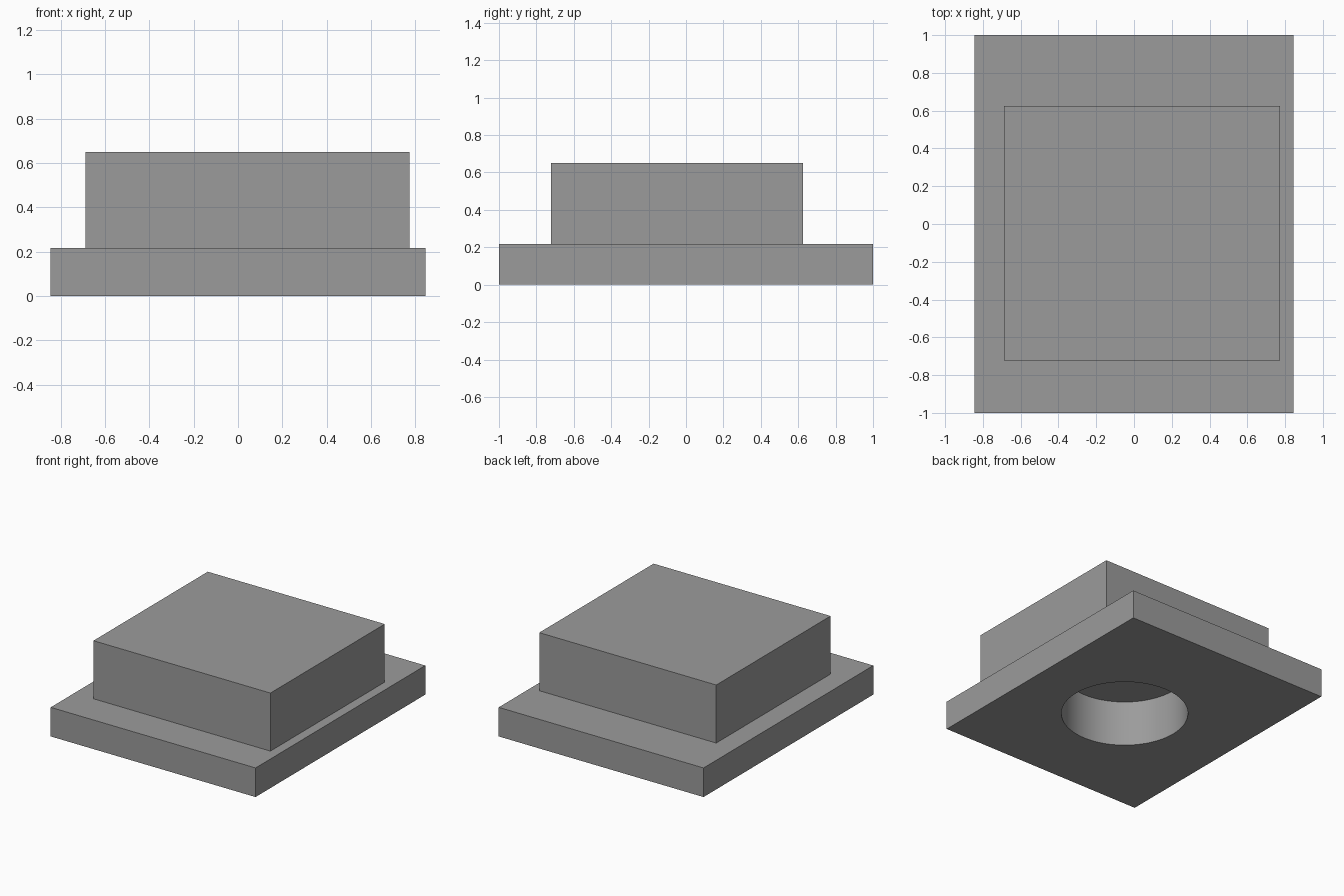
import bpy
from mathutils import Matrix

if "Cube" in bpy.data.objects:
    bpy.data.objects.remove(bpy.data.objects["Cube"])

grey = bpy.data.materials.new("plain_grey")
grey.diffuse_color = (0.33, 0.33, 0.33, 1)
grey.use_nodes = True
grey.node_tree.nodes["Principled BSDF"].inputs["Base Color"].default_value = grey.diffuse_color


def box(name, x0, x1, y0, y1, z0, z1):
    """Box between the given limits."""
    bpy.ops.mesh.primitive_cube_add(size=1)
    ob = bpy.context.object
    ob.name = name
    ob.data.transform(
        Matrix.Translation(((x0 + x1) / 2, (y0 + y1) / 2, (z0 + z1) / 2))
        @ Matrix.Diagonal((x1 - x0, y1 - y0, z1 - z0, 1)))
    ob.data.materials.append(grey)
    return ob


def boolean(ob, other, operation):
    """Apply a boolean and hide the helper."""
    mod = ob.modifiers.new(operation.lower(), 'BOOLEAN')
    mod.operation, mod.object, mod.solver = operation, other, 'EXACT'
    bpy.context.view_layer.objects.active = ob
    bpy.ops.object.modifier_apply(modifier=mod.name)
    bpy.data.objects.remove(other)


# Flat base plate with an offset raised block merged onto it
body = box("stepped_base", -0.845, 0.845, -1, 1, 0, 0.217)
block = box("raised_block", -0.687, 0.773, -0.722, 0.625, 0.217, 0.65)
boolean(body, block, 'UNION')

# Blind round hole in the underside, centred under the block
top, bottom = 0.343, -0.2
bpy.ops.mesh.primitive_cylinder_add(
    vertices=96, radius=0.436, depth=top - bottom,
    location=(0.043, -0.049, (top + bottom) / 2))
hole = bpy.context.object
hole.name = "hole_cutter"
hole.data.materials.append(grey)
boolean(body, hole, 'DIFFERENCE')

# Smooth hole wall, sharp edges elsewhere
bpy.ops.object.select_all(action='DESELECT')
body.select_set(True)
bpy.context.view_layer.objects.active = body
bpy.ops.object.shade_smooth_by_angle(angle=0.52)
